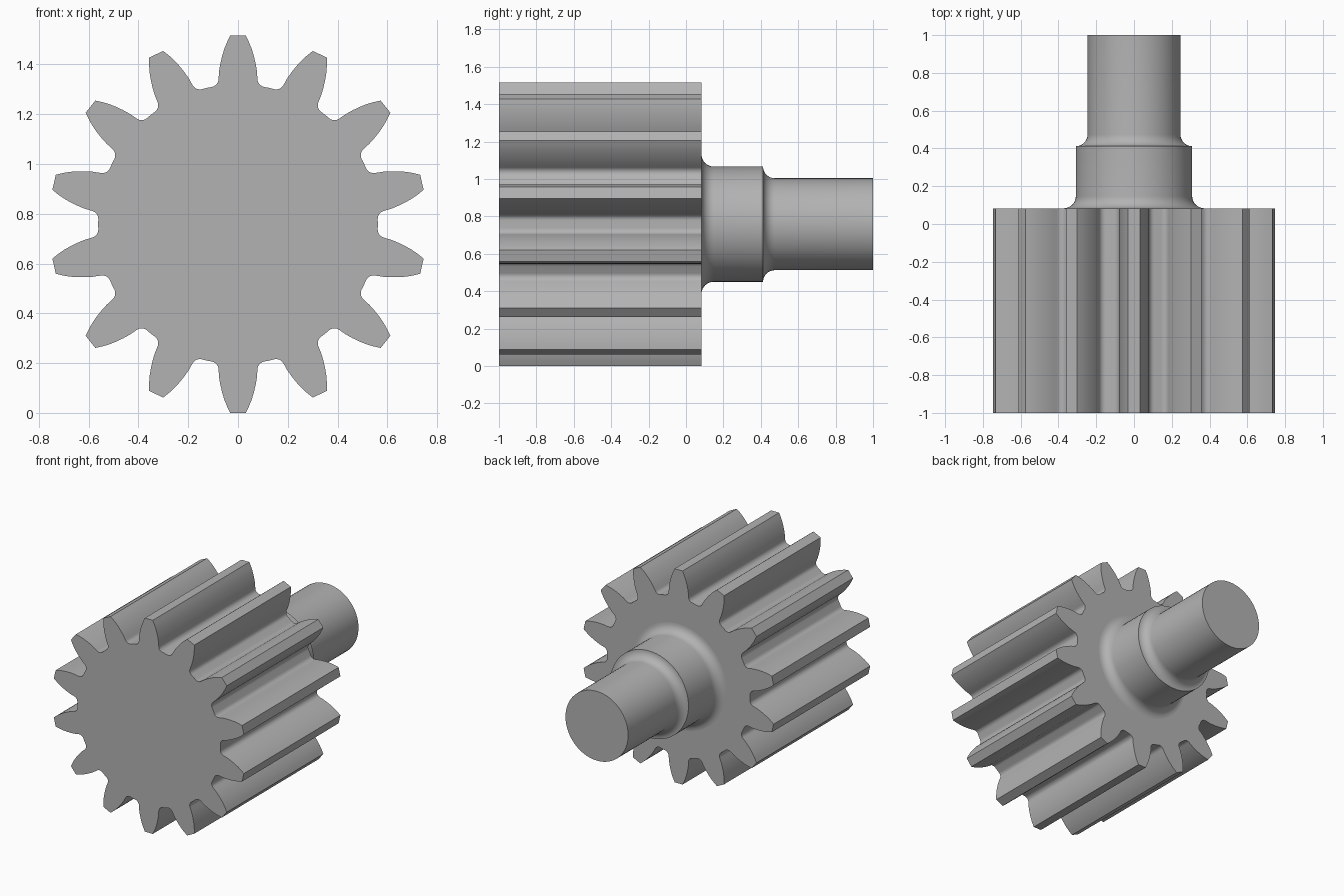
import bpy, bmesh
from math import sin, cos, pi, radians, tau
from mathutils import Matrix, Vector

cube = bpy.data.objects.get("Cube")
if cube:
    bpy.data.objects.remove(cube, do_unlink=True)

TEETH = 14
AXIS_Z = 0.758
FRONT, GEAR_BACK, SHAFT_END = -1.0, 0.083, 1.0

steel = bpy.data.materials.new("plain grey steel")
steel.use_nodes = True
grey = (0.45, 0.45, 0.45, 1)
steel.diffuse_color = grey
steel.node_tree.nodes["Principled BSDF"].inputs["Base Color"].default_value = grey


def arc(cx, cy, r, start, end, steps):
    angles = [radians(start + (end - start) * i / steps) for i in range(steps + 1)]
    return [(cx + r * cos(a), cy + r * sin(a)) for a in angles]


def finish(bm, name):
    bmesh.ops.recalc_face_normals(bm, faces=bm.faces)
    mesh = bpy.data.meshes.new(name)
    bm.to_mesh(mesh)
    bm.free()
    obj = bpy.data.objects.new(name, mesh)
    bpy.context.collection.objects.link(obj)
    mesh.materials.append(steel)
    obj.location.z = AXIS_Z
    bpy.ops.object.select_all(action='DESELECT')
    obj.select_set(True)
    bpy.context.view_layer.objects.active = obj
    bpy.ops.object.shade_smooth_by_angle(angle=radians(30))
    return obj


# Half a tooth: curved flank, root fillet, then the middle of the gap
half = [(0.031, 0.758), (0.044, 0.732), (0.055, 0.705), (0.064, 0.675),
        (0.071, 0.645), (0.076, 0.615)]
half += arc(0.112, 0.585, 0.034, 180, 259, 7)
gap = pi / TEETH
half.append((0.562 * sin(gap), 0.562 * cos(gap)))
tooth = [(-x, z) for x, z in reversed(half[:-1])] + half

# Toothed gear body
bm = bmesh.new()
outline = []
for i in range(TEETH):
    turn = Matrix.Rotation(tau * i / TEETH, 3, 'Y')
    outline += [bm.verts.new(turn @ Vector((x, FRONT, z))) for x, z in tooth]
face = bm.faces.new(outline)
side = bmesh.ops.extrude_face_region(bm, geom=[face], use_keep_orig=True)
moved = [v for v in side["geom"] if isinstance(v, bmesh.types.BMVert)]
bmesh.ops.translate(bm, verts=moved, vec=(0, GEAR_BACK - FRONT, 0))
finish(bm, "gear_body")

# Stepped shaft: (radius, y) profile with a fillet at each step
profile = [(0, GEAR_BACK - 0.01), (0.373, GEAR_BACK - 0.01)]
profile += arc(0.373, GEAR_BACK + 0.065, 0.065, 270, 180, 8)
profile += [(0.308, 0.412)]
profile += arc(0.308, 0.474, 0.062, 270, 180, 8)
profile += [(0.246, SHAFT_END), (0, SHAFT_END)]

bm = bmesh.new()
points = [bm.verts.new((r, y, 0)) for r, y in profile]
edges = [bm.edges.new(pair) for pair in zip(points, points[1:])]
bmesh.ops.spin(bm, geom=points + edges, cent=(0, 0, 0), axis=(0, 1, 0),
               angle=tau, steps=64, use_merge=True)
bmesh.ops.remove_doubles(bm, verts=bm.verts, dist=0.0001)
finish(bm, "stepped_shaft")
